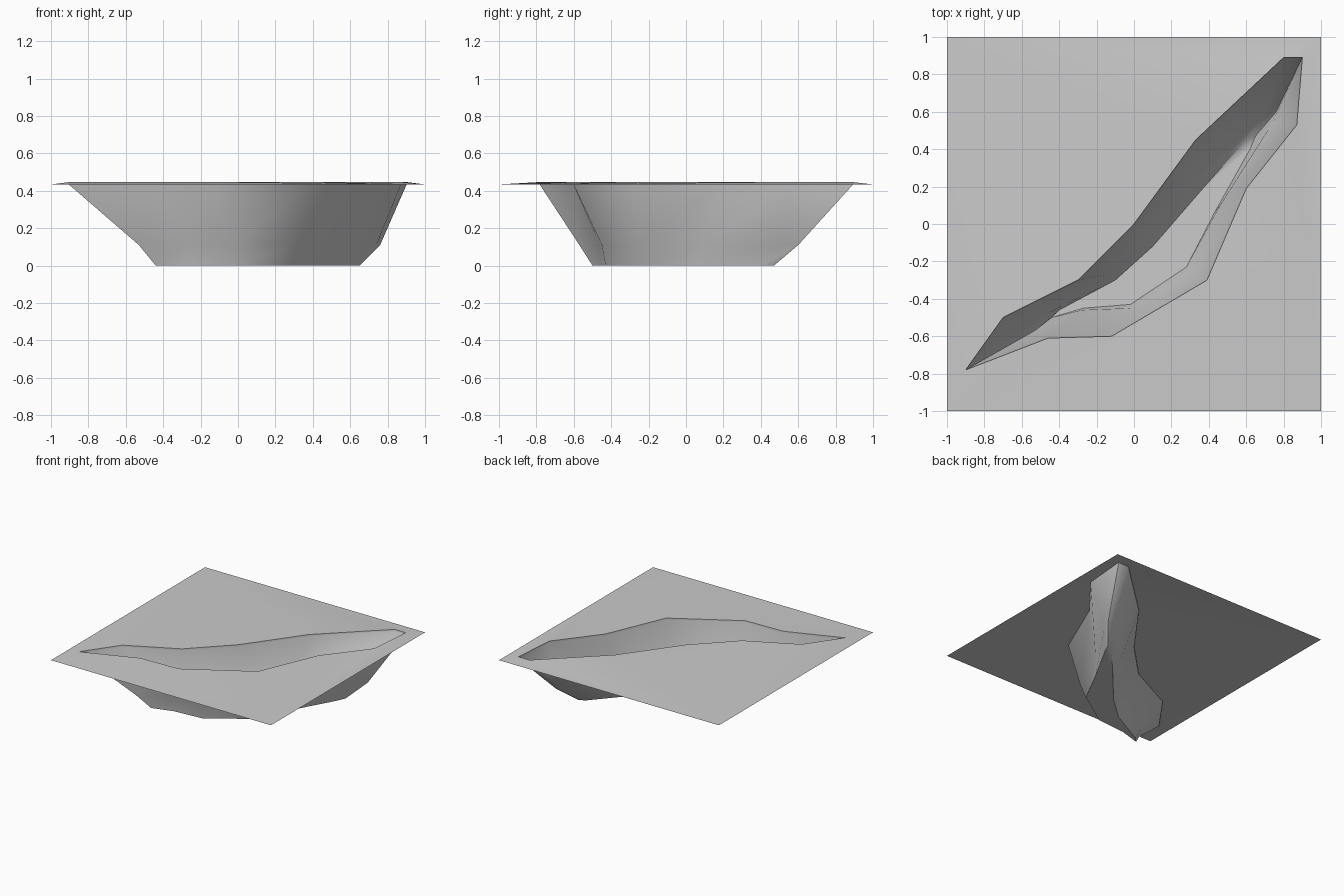
import bpy, bmesh, math

if "Cube" in bpy.data.objects:
    bpy.data.objects.remove(bpy.data.objects["Cube"])

# Canyon outlines, all 12 points in the same order: left bank, far end, right bank
RIM = [(-.9, -.78), (-.7, -.5), (-.3, -.3), (0, 0), (.33, .45), (.8, .89),
       (.9, .89), (.87, .53), (.6, .19), (.39, -.3), (-.12, -.6), (-.46, -.61)]
LEDGE = [(-.53, -.57), (-.47, -.48), (-.14, -.27), (.08, -.07), (.33, .24), (.7, .6),
         (.76, .6), (.74, .54), (.46, .1), (.31, -.26), (-.02, -.45), (-.28, -.46)]
FLOOR = [(-.44, -.5), (-.4, -.46), (-.1, -.3), (.1, -.12), (.36, .18), (.6, .45),
         (.65, .47), (.62, .4), (.43, .06), (.28, -.23), (-.02, -.43), (-.27, -.45)]
EDGE = [(-1, -1), (-1, 1), (1, 1), (1, -1)]

bm = bmesh.new()


def ring(points, z):
    return [bm.verts.new((x, y, z)) for x, y in points]


def loop_edges(vs):
    return [bm.edges.new((vs[i], vs[(i + 1) % len(vs)])) for i in range(len(vs))]


def bridge(a, b):
    n = len(a)
    for i in range(n):
        bm.faces.new((a[i], a[(i + 1) % n], b[(i + 1) % n], b[i]))


# Ground sheet with the canyon opening
rim = ring(RIM, .447)
outer = ring(EDGE, .434)
bmesh.ops.triangle_fill(bm, edges=loop_edges(rim) + loop_edges(outer),
                        use_beauty=True, normal=(0, 0, 1))

# Lip, walls, lower slope and floor
rings = [rim, ring(RIM, .43), ring(LEDGE, .11), ring(FLOOR, 0)]
for a, b in zip(rings, rings[1:]):
    bridge(a, b)
bm.faces.new(rings[-1])

# Consistent normals facing up and into the canyon
bmesh.ops.recalc_face_normals(bm, faces=bm.faces)
floor = max(bm.faces, key=lambda f: len(f.verts))
if floor.normal.z < 0:
    bmesh.ops.reverse_faces(bm, faces=bm.faces)
bmesh.ops.triangulate(bm, faces=[floor])

mesh = bpy.data.meshes.new("canyon_ground")
bm.to_mesh(mesh)
bm.free()
obj = bpy.data.objects.new("canyon_ground", mesh)
bpy.context.collection.objects.link(obj)
bpy.context.view_layer.objects.active = obj
obj.select_set(True)
bpy.ops.object.shade_smooth_by_angle(angle=math.radians(50))
